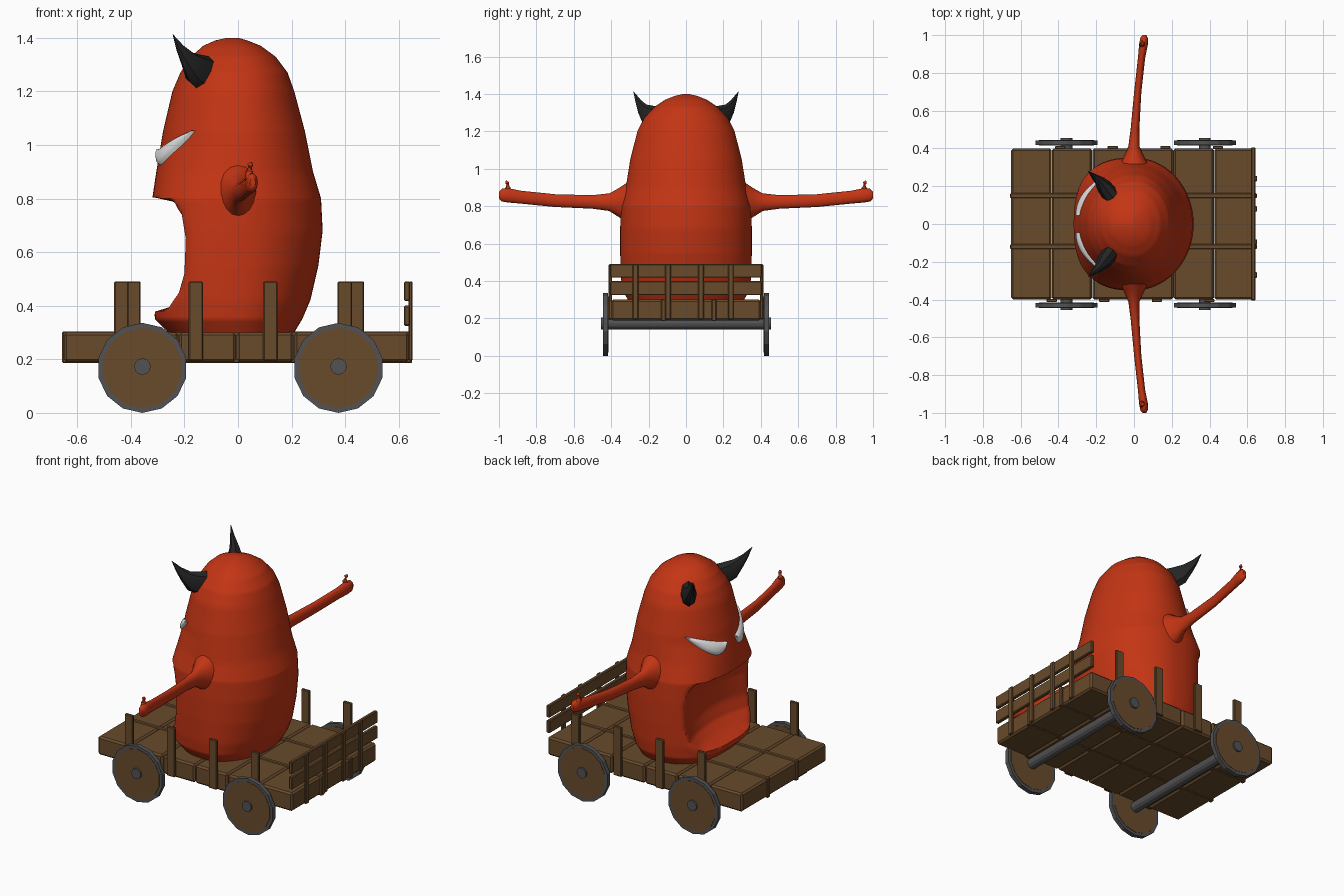
import bpy, bmesh
from math import sin, cos, pi, tau, radians
from mathutils import Vector, Matrix

if "Cube" in bpy.data.objects:
    bpy.data.objects.remove(bpy.data.objects["Cube"])


def material(name, *rgb):
    m = bpy.data.materials.new(name)
    m.use_nodes = True
    m.diffuse_color = (*rgb, 1)
    m.node_tree.nodes["Principled BSDF"].inputs["Base Color"].default_value = (*rgb, 1)
    return m


RED = material("red skin", .55, .035, .007)
WOOD = material("brown wood", .14, .07, .025)
METAL = material("grey metal", .085, .085, .09)
HORN = material("black horn", .018, .018, .018)
WHITE = material("white eye", .8, .8, .8)


def finish(bm, name, mat, smooth=None):
    bmesh.ops.recalc_face_normals(bm, faces=bm.faces)
    mesh = bpy.data.meshes.new(name)
    bm.to_mesh(mesh)
    bm.free()
    mesh.materials.append(mat)
    ob = bpy.data.objects.new(name, mesh)
    bpy.context.collection.objects.link(ob)
    if smooth:
        bpy.ops.object.select_all(action='DESELECT')
        ob.select_set(True)
        bpy.context.view_layer.objects.active = ob
        bpy.ops.object.shade_smooth_by_angle(angle=radians(smooth))
    return ob


def box(name, x, y, z, bevel=.004):
    bm = bmesh.new()
    bmesh.ops.create_cube(bm, size=1)
    for v in bm.verts:
        for i, (lo, hi) in enumerate((x, y, z)):
            v.co[i] = hi if v.co[i] > 0 else lo
    ob = finish(bm, name, WOOD)
    mod = ob.modifiers.new("soft edges", 'BEVEL')
    mod.width = bevel
    mod.segments = 1


def cylinder(name, mat, centre, radius, depth, sides):
    bm = bmesh.new()
    turn = Matrix.Translation(centre) @ Matrix.Rotation(pi / 2, 4, 'X')
    bmesh.ops.create_cone(bm, cap_ends=True, segments=sides, radius1=radius,
                          radius2=radius, depth=depth, matrix=turn)
    finish(bm, name, mat, 20)


def loft(name, mat, rings, smooth, closed=True):
    bm = bmesh.new()
    rows = [[bm.verts.new(p) for p in ring] for ring in rings]
    n = len(rows[0])
    for a, b in zip(rows, rows[1:]):
        for i in range(n if closed else n - 1):
            j = (i + 1) % n
            bm.faces.new((a[i], a[j], b[j], b[i]))
    if closed:
        bm.faces.new(rows[0])
        bm.faces.new(rows[-1])
    return finish(bm, name, mat, smooth)


def tube(name, mat, path, sides=12, smooth=50):
    # path entries: x, y, z, sideways radius, upright radius
    pts = [Vector(p[:3]) for p in path]
    rings = []
    for i, p in enumerate(path):
        t = (pts[min(i + 1, len(pts) - 1)] - pts[max(i - 1, 0)]).normalized()
        side = t.cross(Vector((0, 0, 1))).normalized()
        up = side.cross(t)
        rings.append([pts[i] + side * p[3] * cos(tau * k / sides) + up * p[4] * sin(tau * k / sides)
                      for k in range(sides)])
    loft(name, mat, rings, smooth)


def sample(table, z):
    for a, b in zip(table, table[1:]):
        if z <= b[0]:
            f = max(0, (z - a[0]) / (b[0] - a[0]))
            return [p + (q - p) * f for p, q in zip(a, b)][1:]
    return table[-1][1:]


# Body: height, front reach, back reach, half width
BODY = [(.3, .26, .21, .31), (.35, .31, .24, .34), (.42, .315, .27, .348), (.55, .315, .3, .352),
        (.68, .315, .316, .352), (.8, .32, .31, .348), (.9, .305, .28, .322), (1.05, .28, .25, .298),
        (1.2, .245, .21, .26), (1.27, .215, .185, .225), (1.33, .175, .14, .17),
        (1.37, .13, .085, .11), (1.39, .085, .035, .06), (1.4, .04, 0, .015)]
# Mouth: height, front limit, hollow depth
MOUTH = [(.365, -.4, 0), (.378, -.31, 0), (.4, -.26, .03), (.45, -.22, .05), (.52, -.2, .06), (.65, -.195, .06),
         (.74, -.21, .05), (.785, -.24, .03), (.805, -.32, 0), (.815, -.4, 0)]


def front_power(z):
    return 2.6 - .6 * min(1, max(0, (z - .8) / .2))


def body_ring(z, sides=80):
    front, back, half = sample(BODY, z)
    limit, hollow = sample(MOUTH, z)
    ring = []
    for k in range(sides):
        c, s = cos(tau * k / sides), sin(tau * k / sides)
        e = 2 / front_power(z) if c < 0 else 1
        x = abs(c) ** e * (-front if c < 0 else back)
        y = abs(s) ** e * (half if s > 0 else -half)
        if c < 0:
            x = max(x, limit + hollow * max(0, 1 - (y / .28) ** 2))
        ring.append((x, y, z))
    return ring


heights = sorted({round(.3 + .02 * i, 3) for i in range(55)} | {r[0] for r in BODY + MOUTH})
loft("body", RED, [body_ring(z) for z in heights], 42)


def skin_x(y, z):
    front, back, half = sample(BODY, z)
    p = front_power(z)
    return -front * max(0, 1 - (abs(y) / half) ** p) ** (1 / p)


for side, label in ((1, "left"), (-1, "right")):
    # Eye: bulging half moon lying on the face
    rows = []
    for i in range(15):
        s = i / 14
        y = .045 + .2 * s
        top = .985 + .07 * s
        drop = .003 + .085 * sin(pi * s ** .75) ** .7 if 0 < i < 14 else .003
        row = []
        for j in range(7):
            z = top - drop * j / 6
            out = .022 * sin(pi * j / 6) ** .5 - .004 if 0 < j < 6 else -.006
            row.append((skin_x(y, z) - out, side * y, z))
        rows.append(row)
    loft(label + "_eye", WHITE, rows, 60, closed=False)

    # Arm with flared shoulder, and thumb
    arm = [(0, .28, .82, .1, .13), (0, .355, .82, .055, .08), (0, .41, .822, .03, .047),
           (.005, .5, .823, .023, .036), (.02, .7, .83, .019, .034), (.04, .88, .848, .019, .034),
           (.05, .95, .858, .023, .038), (.054, .985, .86, .02, .034), (.055, 1, .86, .01, .018)]
    tube(label + "_arm", RED, [(x, side * y, z, a, b) for x, y, z, a, b in arm], 16)
    thumb = [(.045, .965, .87, .016, .016), (.042, .95, .9, .014, .014),
             (.046, .956, .925, .011, .011), (.05, .962, .935, .004, .004)]
    tube(label + "_thumb", RED, [(x, side * y, z, a, b) for x, y, z, a, b in thumb], 10)

    # Curved horn
    horn = [(-.125, .155, 1.265, .045, .07), (-.16, .2, 1.285, .04, .06), (-.185, .23, 1.318, .026, .036),
            (-.215, .255, 1.36, .014, .018), (-.243, .28, 1.412, .001, .001)]
    tube(label + "_horn", HORN, [(x, side * y, z, a, b) for x, y, z, a, b in horn], 8, 35)

# Deck planks and the two straps around them
for i in range(6):
    x = -.65 + i * .215
    box("deck_plank", (x, x + .213), (-.4, .4), (.19, .3), .01)
for y in (-.12, .15):
    box("deck_strap", (-.656, .65), (y - .013, y + .013), (.186, .304))

# Side stakes
for side, first in ((-1, -.435), (1, -.39)):
    for i in range(4):
        x = first + i * .278
        box("side_stake", (x - .027, x + .027), sorted((side * .396, side * .414)), (.195, .49))

# Tailgate slats and posts
for low, high in ((.325, .4), (.418, .49)):
    box("tailgate_slat", (.62, .642), (-.405, .405), (low, high))
for y in (-.27, -.096, .08, .24):
    box("tailgate_post", (.636, .652), (y - .015, y + .015), (.195, .49))

# Wheels and axles
for x in (-.357, .375):
    cylinder("axle", METAL, (x, 0, .173), .031, .91, 12)
    for y in (-.43, .43):
        cylinder("wheel_rim", METAL, (x, y, .168), .168, .026, 14)
        cylinder("wheel_disc", WOOD, (x, y, .168), .15, .03, 14)
